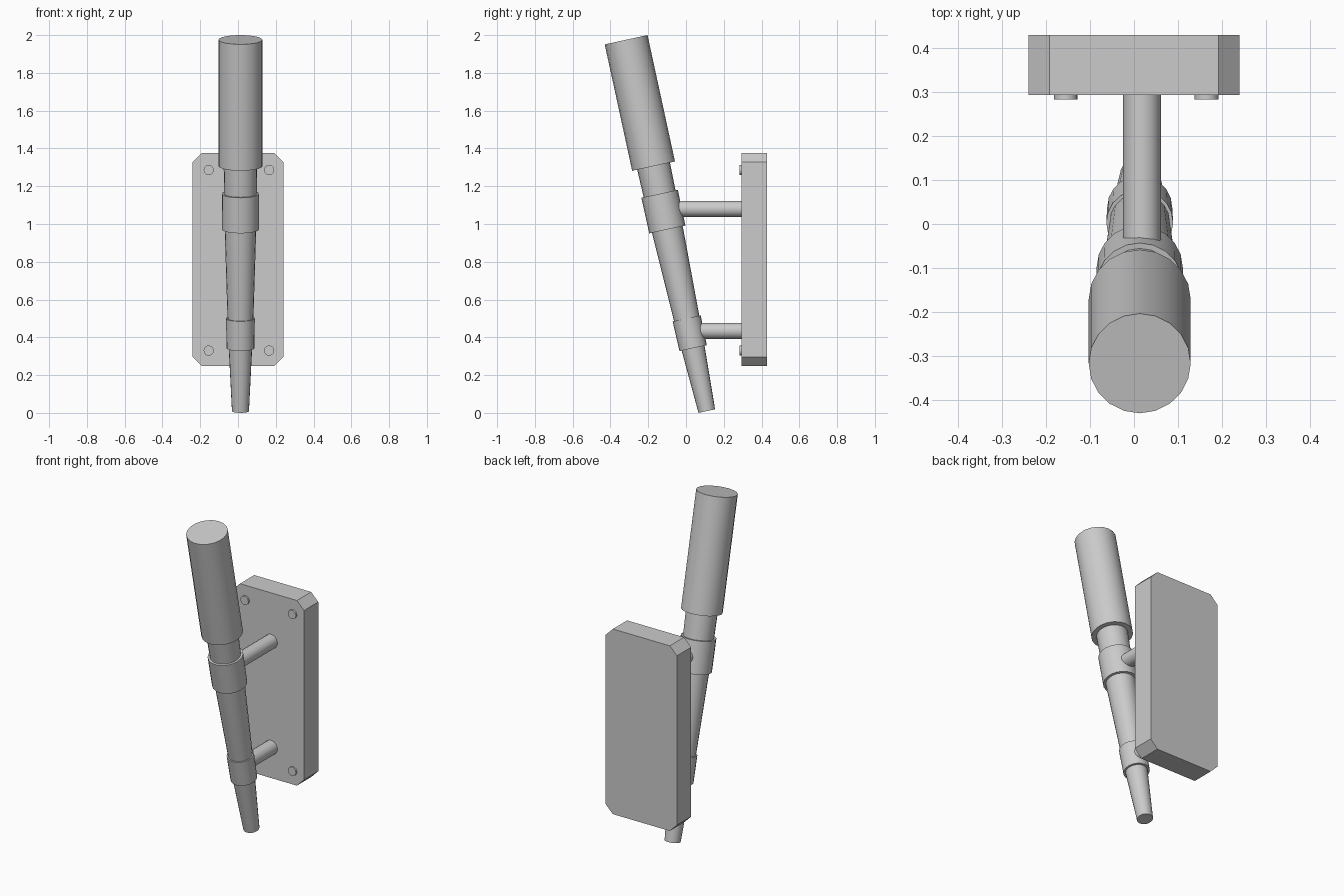
import bpy, bmesh, math
from mathutils import Vector

if "Cube" in bpy.data.objects:
    bpy.data.objects.remove(bpy.data.objects["Cube"])

CX = 0.013
TIP = Vector((CX, 0.110, 0.0096))
TOP = Vector((CX, -0.317, 1.9755))
AXIS = (TOP - TIP).normalized()
LENGTH = (TOP - TIP).length


def lathe(name, origin, direction, profile, sides):
    """Closed solid of revolution; profile is (distance, radius) along direction."""
    bm = bmesh.new()
    rings = [[bm.verts.new((r * math.cos(2 * math.pi * i / sides),
                            r * math.sin(2 * math.pi * i / sides), t))
              for i in range(sides)] for t, r in profile]
    for a, b in zip(rings, rings[1:]):
        for i in range(sides):
            j = (i + 1) % sides
            bm.faces.new((a[i], a[j], b[j], b[i]))
    bm.faces.new(rings[0][::-1])
    bm.faces.new(rings[-1])
    mesh = bpy.data.meshes.new(name)
    bm.to_mesh(mesh)
    bm.free()
    ob = bpy.data.objects.new(name, mesh)
    bpy.context.collection.objects.link(ob)
    ob.location = origin
    ob.rotation_euler = Vector(direction).to_track_quat('Z', 'Y').to_euler()
    bpy.ops.object.select_all(action='DESELECT')
    ob.select_set(True)
    bpy.context.view_layer.objects.active = ob
    bpy.ops.object.shade_smooth_by_angle(angle=math.radians(30))
    return ob


# Tilted torch: tapered shaft, two collars and thick head
lathe("torch_shaft", TIP, AXIS,
      [(0, 0.045), (0.42, 0.066), (0.97, 0.083), (1.40, 0.090)], 20)
lathe("lower_collar", TIP, AXIS, [(0.341, 0.074), (0.502, 0.076)], 20)
lathe("upper_collar", TIP, AXIS, [(0.984, 0.098), (1.177, 0.099)], 20)
lathe("torch_head", TIP, AXIS, [(1.327, 0.116), (LENGTH, 0.116)], 20)

# Pegs joining the collars to the wall plate
for name, y, z in (("upper_peg", -0.07, 1.08), ("lower_peg", 0.05, 0.434)):
    lathe(name, (0.018, y, z), (0, 1, 0), [(0, 0.043), (0.31 - y, 0.043)], 16)

# Wall plate with cut corners
W, Z0, Z1, C, Y0, Y1 = 0.24, 0.247, 1.375, 0.048, 0.293, 0.43
outline = [(-W + C, Z0), (W - C, Z0), (W, Z0 + C), (W, Z1 - C),
           (W - C, Z1), (-W + C, Z1), (-W, Z1 - C), (-W, Z0 + C)]
bm = bmesh.new()
face = bm.faces.new([bm.verts.new((x, Y0, z)) for x, z in outline])
ext = bmesh.ops.extrude_face_region(bm, geom=[face], use_keep_orig=True)
bmesh.ops.translate(bm, vec=(0, Y1 - Y0, 0),
                    verts=[g for g in ext["geom"] if isinstance(g, bmesh.types.BMVert)])
bmesh.ops.recalc_face_normals(bm, faces=bm.faces)
mesh = bpy.data.meshes.new("wall_plate")
bm.to_mesh(mesh)
bm.free()
bpy.context.collection.objects.link(bpy.data.objects.new("wall_plate", mesh))

# Screw heads near the plate corners
for x in (-0.155, 0.165):
    for z in (0.33, 1.286):
        lathe("screw", (x, 0.283, z), (0, 1, 0), [(0, 0.027), (0.03, 0.027)], 16)
